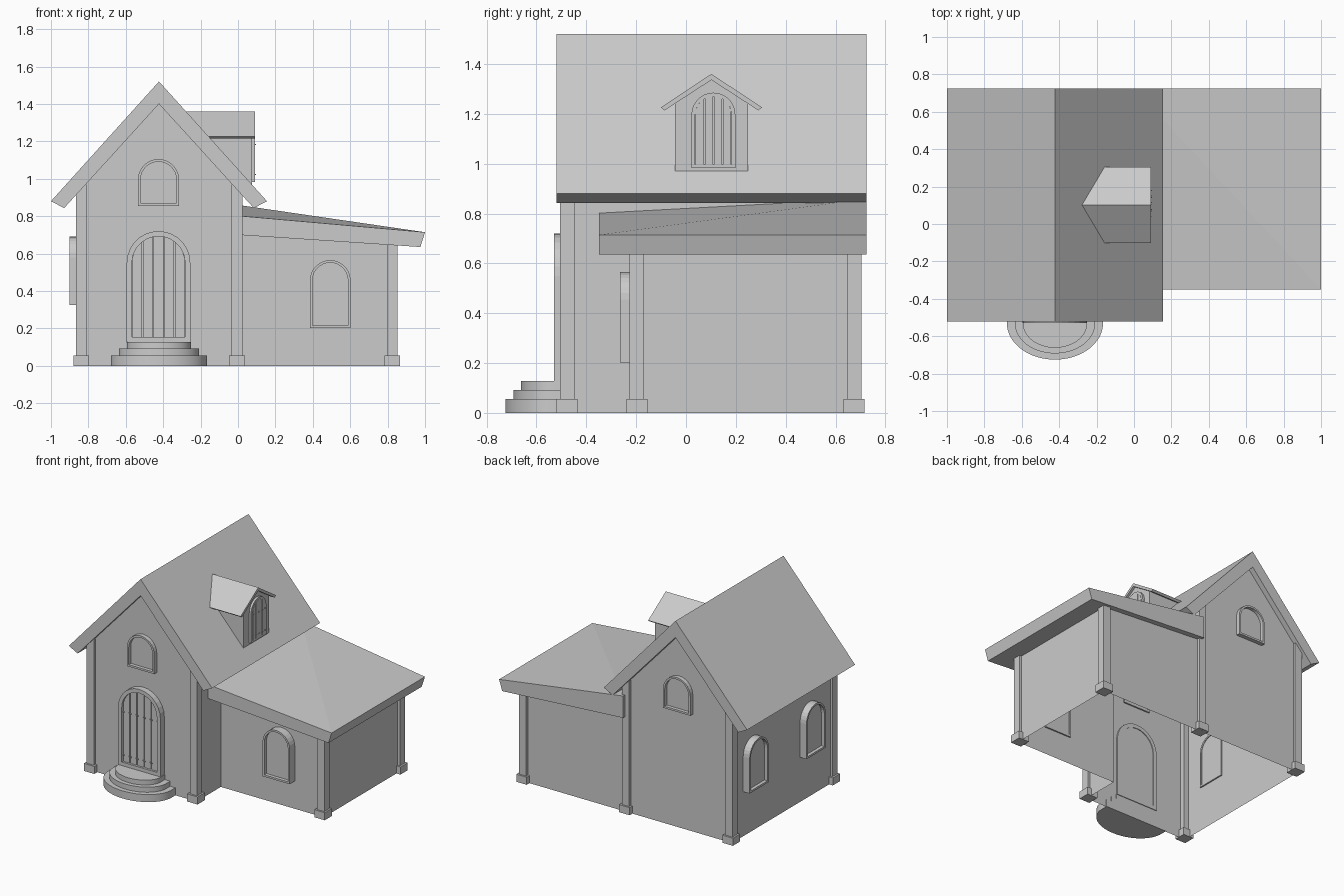
import bpy, bmesh
from math import pi, sin, cos, sqrt
from mathutils import Matrix, Vector

if "Cube" in bpy.data.objects:
    bpy.data.objects.remove(bpy.data.objects["Cube"])

RX, SLOPE = -0.4225, 1.103          # ridge x and pitch of the main roof


def mesh(name, verts, faces, matrix=None, recalc=True):
    bm = bmesh.new()
    vs = [bm.verts.new(v) for v in verts]
    for f in faces:
        bm.faces.new([vs[i] for i in f])
    if recalc:
        bmesh.ops.recalc_face_normals(bm, faces=bm.faces)
    me = bpy.data.meshes.new(name)
    bm.to_mesh(me)
    bm.free()
    ob = bpy.data.objects.new(name, me)
    bpy.context.collection.objects.link(ob)
    if matrix is not None:
        ob.matrix_world = matrix
    return ob


def loft(name, a, b, matrix=None):
    """Closed solid between two matching loops."""
    n = len(a)
    faces = [list(range(n)), list(range(2 * n - 1, n - 1, -1))]
    faces += [(i, (i + 1) % n, n + (i + 1) % n, n + i) for i in range(n)]
    return mesh(name, list(a) + list(b), faces, matrix)


def box(name, x0, x1, y0, y1, z0, z1, matrix=None):
    p = [(x0, y0), (x1, y0), (x1, y1), (x0, y1)]
    return loft(name, [(x, y, z0) for x, y in p], [(x, y, z1) for x, y in p], matrix)


def arch(w, h, inset=0.0, seg=14):
    """Round-headed outline, bottom centre at the origin."""
    r = w / 2
    ri, zc = r - inset, h - r
    pts = [(-ri, inset), (ri, inset)]
    return pts + [(ri * cos(pi * i / seg), zc + ri * sin(pi * i / seg)) for i in range(seg + 1)]


def place(x, y, z, turn):
    return Matrix.Translation((x, y, z)) @ Matrix.Rotation(turn, 4, 'Z')


def arch_frame(name, w, h, t, y0, y1, m):
    o, i = arch(w, h), arch(w, h, t)
    n = len(o)
    verts = [(u, y, v) for p, y in ((o, y0), (i, y0), (i, y1), (o, y1)) for u, v in p]
    faces = [(k * n + j, k * n + (j + 1) % n, (k + 1) % 4 * n + (j + 1) % n, (k + 1) % 4 * n + j)
             for k in range(4) for j in range(n)]
    return mesh(name, verts, faces, m)


def arch_panel(name, w, h, t, y0, y1, m):
    p = arch(w, h, t)
    return loft(name, [(u, y0, v) for u, v in p], [(u, y1, v) for u, v in p], m)


def window(name, w, h, depth, m):
    arch_frame(name + "_frame", w, h, 0.014, -depth, 0.01, m)
    arch_panel(name + "_pane", w, h, 0.012, -depth + 0.025, 0.005, m)


def plank_door(name, w, h, t, depth, planks, levels, m):
    """Arched frame filled with vertical planks held by two rows of studs."""
    arch_frame(name + "_frame", w, h, t, -depth, 0.01, m)
    back = depth * 0.4
    arch_panel(name + "_backing", w, h, t * 0.9, -back, 0.005, m)
    r, zc = w / 2 - t, h - w / 2
    pw = 2 * r / planks
    for k in range(planks):
        x0, x1 = -r + k * pw + pw * 0.05, -r + (k + 1) * pw - pw * 0.05
        xs = [x1 + (x0 - x1) * i / 4 for i in range(5)]
        out = [(x0, t), (x1, t)] + [(x, zc + sqrt(max(r * r - x * x, 0))) for x in xs]
        loft(f"{name}_plank_{k}", [(u, -back - 0.012, v) for u, v in out],
             [(u, -back, v) for u, v in out], m)
        for lv in levels:
            for side in (-0.38, 0.38):
                c = -r + (k + 0.5 + side) * pw
                s = pw * 0.07
                box(f"{name}_stud", c - s, c + s, -back - 0.017, -back - 0.01, lv - s, lv + s, m)


# walls: open-bottomed L-shaped shell with gables front and back
L, M, R = -0.85, 0.005, 0.835
F, W, B = -0.485, -0.205, 0.685
E, P, H0, H1 = 0.95, 1.42, 0.74, 0.68
walls = [
    [(L, F, 0), (M, F, 0), (M, F, E), (RX, F, P), (L, F, E)],
    [(M, B, 0), (L, B, 0), (L, B, E), (RX, B, P), (M, B, E)],
    [(L, B, 0), (L, F, 0), (L, F, E), (L, B, E)],
    [(M, F, 0), (M, W, 0), (M, W, E), (M, F, E)],
    [(M, W, H0), (M, B, H0), (M, B, E), (M, W, E)],
    [(M, W, 0), (R, W, 0), (R, W, H1), (M, W, H0)],
    [(R, W, 0), (R, B, 0), (R, B, H1), (R, W, H1)],
    [(R, B, 0), (M, B, 0), (M, B, H0), (R, B, H1)],
]
verts, faces = [], []
for poly in walls:
    faces.append(range(len(verts), len(verts) + len(poly)))
    verts += poly
mesh("walls", verts, faces, recalc=False)

# corner posts with footings
for i, (x, y, h) in enumerate([(-0.838, -0.477, 0.97), (-0.005, -0.477, 0.97), (-0.838, 0.675, 0.97),
                               (-0.005, 0.675, 0.97), (0.825, -0.197, 0.68), (0.825, 0.675, 0.68)]):
    box(f"post_{i}", x - 0.029, x + 0.029, y - 0.029, y + 0.029, 0, h)
    box(f"footing_{i}", x - 0.042, x + 0.042, y - 0.042, y + 0.042, 0, 0.055)

# main gable roof
half = [(0.5775, 0.88), (0.507, 0.843)]
prof = [(RX, 1.52)] + [(RX + a, z) for a, z in half] + [(RX, 1.40)] + [(RX - a, z) for a, z in half[::-1]]
loft("main_roof", [(x, -0.52, z) for x, z in prof], [(x, 0.725, z) for x, z in prof])

# lean-to roof over the side wing, its top slightly twisted
mesh("wing_roof",
     [(0, -0.35, 0.70), (0.975, -0.35, 0.635), (0.975, 0.725, 0.635), (0, 0.725, 0.70),
      (0, -0.35, 0.802), (1, -0.35, 0.714), (1, 0.725, 0.714), (0, 0.725, 0.86)],
     [(3, 2, 1, 0), (4, 5, 7), (5, 6, 7), (0, 1, 5, 4), (1, 2, 6, 5), (2, 3, 7, 6), (3, 0, 4, 7)])


# dormer: body and roof end just inside the main roof slope
def to_slope(name, outline, x_front):
    loft(name, [(x_front, y, z) for y, z in outline],
         [(RX + (1.52 - z) / SLOPE - 0.03, y, z) for y, z in outline])


DY = 0.102
to_slope("dormer_body", [(DY - 0.147, 0.97), (DY + 0.147, 0.97), (DY + 0.147, 1.245),
                         (DY, 1.345), (DY - 0.147, 1.245)], 0.075)
to_slope("dormer_roof", [(DY, 1.36), (DY + 0.203, 1.226), (DY + 0.188, 1.214), (DY, 1.336),
                         (DY - 0.188, 1.214), (DY - 0.203, 1.226)], 0.092)
plank_door("dormer_shutter", 0.176, 0.303, 0.015, 0.017, 4, (0.04, 0.2), place(0.073, 0.11, 0.982, pi / 2))

# front door
plank_door("door", 0.34, 0.595, 0.028, 0.045, 5, (0.075, 0.39), place(-0.425, F, 0.125, 0))

# windows
window("front_gable_window", 0.22, 0.25, 0.03, place(-0.425, F, 0.855, 0))
window("back_gable_window", 0.22, 0.25, 0.03, place(-0.425, B, 0.855, pi))
window("wing_window", 0.218, 0.363, 0.06, place(0.493, W, 0.202, 0))
for i, y in enumerate((-0.21, 0.445)):
    window(f"left_window_{i}", 0.22, 0.365, 0.052, place(L, y, 0.325, -pi / 2))

# rounded doorsteps
for i, (rx, ry, z0, z1) in enumerate([(0.257, 0.195, 0, 0.055), (0.215, 0.162, 0.055, 0.092),
                                      (0.172, 0.132, 0.092, 0.127)]):
    pts = [(rx, 0.05)] + [(rx * cos(pi * k / 32), -ry * sin(pi * k / 32)) for k in range(33)] + [(-rx, 0.05)]
    step = loft(f"doorstep_{i}", [(RX + x, -0.53 + y, z0) for x, y in pts],
                [(RX + x, -0.53 + y, z1) for x, y in pts])
    bpy.ops.object.select_all(action='DESELECT')
    step.select_set(True)
    bpy.context.view_layer.objects.active = step
    bpy.ops.object.shade_smooth_by_angle(angle=0.6)
